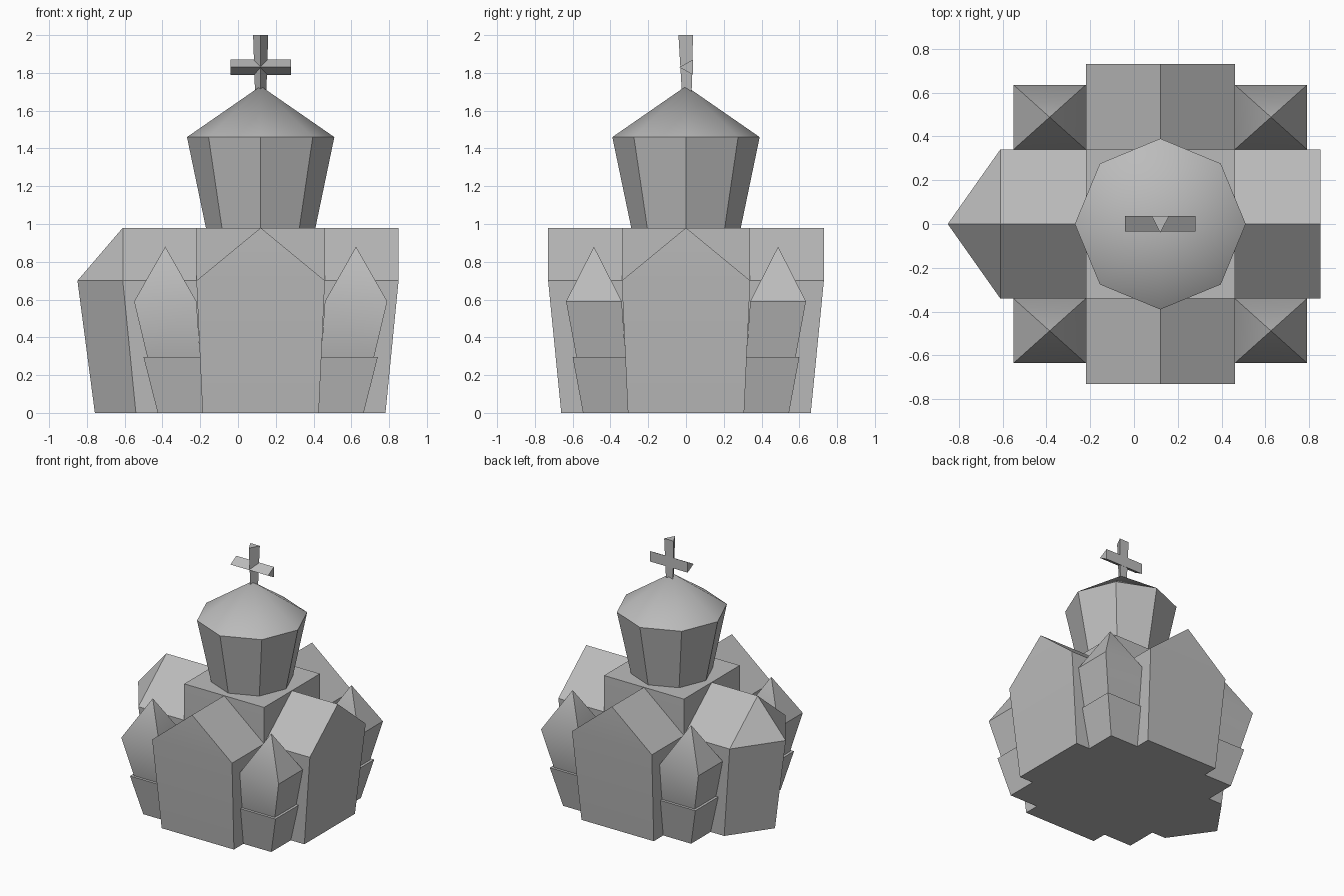
import bpy, bmesh, math
from mathutils import Matrix, Vector

if "Cube" in bpy.data.objects:
    bpy.data.objects.remove(bpy.data.objects["Cube"])

CX = 0.12          # axis of the dome
EAVE, RIDGE, FOOT = 0.70, 0.98, 0.905

stone = bpy.data.materials.new("grey stone")
stone.diffuse_color = (0.5, 0.5, 0.5, 1)
stone.use_nodes = True
stone.node_tree.nodes["Principled BSDF"].inputs["Base Color"].default_value = stone.diffuse_color


def make(name, verts, faces, matrix=Matrix(), smooth=40):
    bm = bmesh.new()
    vs = [bm.verts.new(matrix @ Vector(v)) for v in verts]
    for f in faces:
        bm.faces.new([vs[i] for i in f])
    bmesh.ops.recalc_face_normals(bm, faces=bm.faces)
    me = bpy.data.meshes.new(name)
    bm.to_mesh(me)
    bm.free()
    me.materials.append(stone)
    ob = bpy.data.objects.new(name, me)
    bpy.context.collection.objects.link(ob)
    ob.location.x = CX
    bpy.ops.object.select_all(action='DESELECT')
    ob.select_set(True)
    bpy.context.view_layer.objects.active = ob
    bpy.ops.object.shade_smooth_by_angle(angle=math.radians(smooth))
    return ob


def walls(n, rings):
    """Quads joining consecutive rings of n vertices, plus the bottom cap."""
    f = [tuple(range(n))]
    for r in range(rings - 1):
        for i in range(n):
            j = (i + 1) % n
            f.append((r * n + i, r * n + j, (r + 1) * n + j, (r + 1) * n + i))
    return f


def tip(n, rings):
    """Triangles from the last ring to an apex vertex."""
    b = (rings - 1) * n
    return [(b + i, b + (i + 1) % n, rings * n) for i in range(n)]


def rect(x0, x1, y0, y1, z):
    return [(x0, y0, z), (x1, y0, z), (x1, y1, z), (x0, y1, z)]


# central block
h = 0.34
v = []
for s, z in ((FOOT, 0), (1, EAVE), (1, RIDGE)):
    v += rect(-h * s, h * s, -h * s, h * s, z)
make("central_block", v, walls(4, 3) + [(8, 9, 10, 11)])


# gabled arms, the left one ending in a pointed apse
def arm(name, angle, nose=None):
    v = []
    for s, z in ((FOOT, 0), (1, EAVE)):
        ring = [(0.28, -h * s, z), (0.73 * s, -h * s, z)]
        if nose:
            ring.append((nose * s, 0, z))
        ring += [(0.73 * s, h * s, z), (0.28, h * s, z)]
        v += ring
    n = len(v) // 2
    v += [(0.28, 0, RIDGE), (0.73, 0, RIDGE)]
    a, b = 2 * n, 2 * n + 1
    f = walls(n, 2) + [(n, n + 1, b, a), (2 * n - 2, 2 * n - 1, a, b), (2 * n - 1, n, a)]
    f += [(i, i + 1, b) for i in range(n + 1, 2 * n - 2)]
    make(name, v, f, Matrix.Rotation(math.radians(angle), 4, 'Z'))


arm("right_arm", 0)
arm("back_arm", 90)
arm("left_apse", 180, 0.97)
arm("front_arm", 270)

# two-tier corner turrets with pyramid caps: inner side, outer x, outer y, height
tiers = [(0.30, 0.545, 0.545, 0), (0.32, 0.62, 0.60, 0.295),
         (0.32, 0.60, 0.58, 0.295), (0.34, 0.67, 0.635, 0.59)]
for sx, side in ((-1, "left"), (1, "right")):
    for sy, end in ((-1, "front"), (1, "back")):
        v = []
        for inner, ox, oy, z in tiers:
            v += rect(inner, ox, inner, oy, z)
        v.append((0.505, 0.4875, 0.88))
        make(f"{end}_{side}_turret", v, walls(4, 4) + tip(4, 4),
             Matrix.Diagonal((sx, sy, 1, 1)))

# flared octagonal drum and pointed dome
v = []
for r, z in ((0.29, RIDGE), (0.39, 1.46)):
    v += [(r * math.cos(i * math.pi / 4), r * math.sin(i * math.pi / 4), z) for i in range(8)]
v.append((0, 0, 1.73))
make("drum_and_dome", v, walls(8, 2) + tip(8, 2))

# cross made of two triangular bars, sharp edge to the front
v = []
for w, y0, y1, z in ((0.03, -0.022, 0.03, 1.70), (0.04, -0.04, 0.037, 2.0)):
    v += [(-w, y1, z), (0, y0, z), (w, y1, z)]
make("cross_post", v, walls(3, 2) + [(3, 4, 5)])
v = []
for x in (-0.16, 0.16):
    v += [(x, 0.037, 1.79), (x, -0.035, 1.83), (x, 0.037, 1.87)]
make("cross_bar", v, walls(3, 2) + [(3, 4, 5)])
